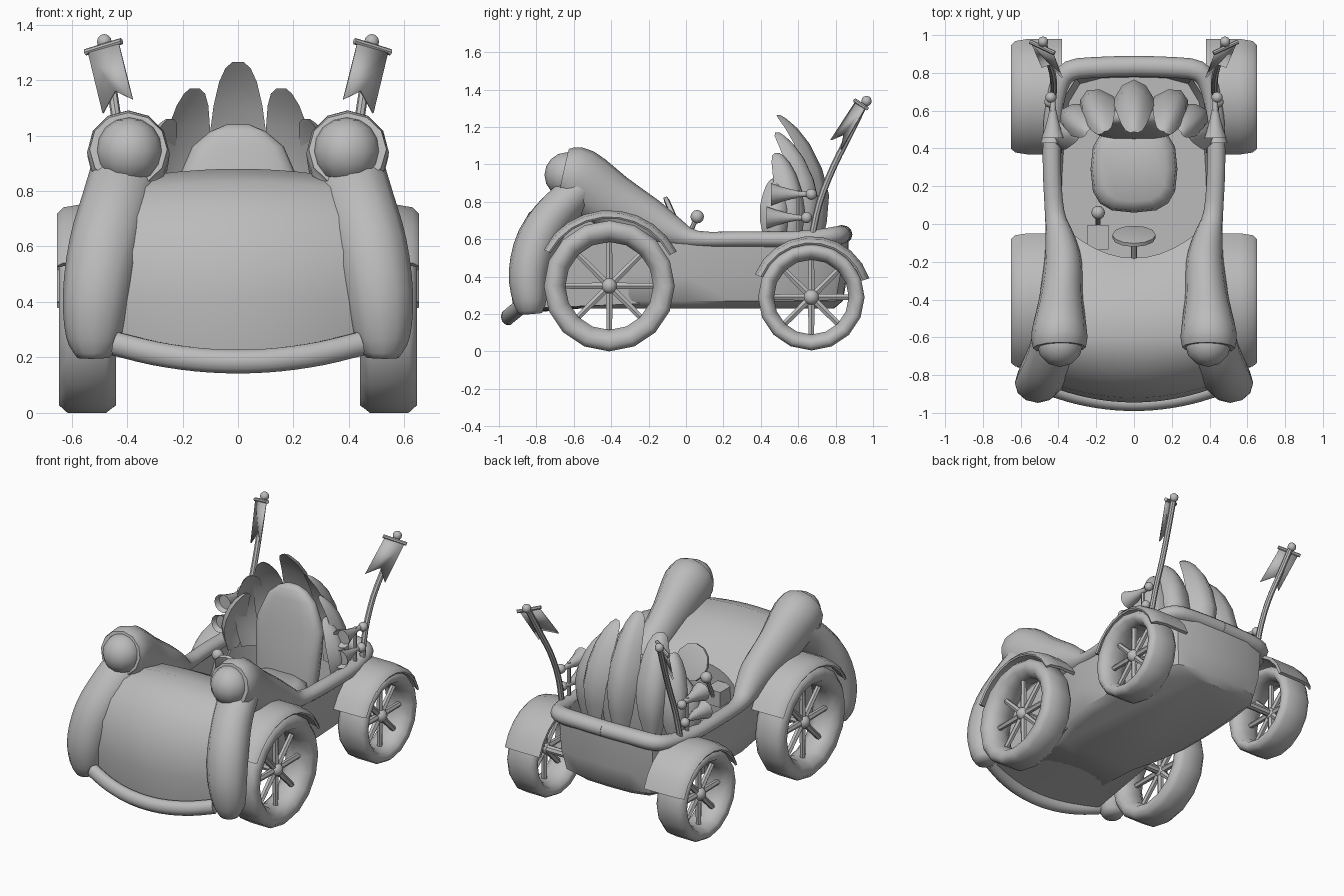
import bpy, bmesh, math
from mathutils import Vector, Matrix

if "Cube" in bpy.data.objects:
    bpy.data.objects.remove(bpy.data.objects["Cube"])

grey = bpy.data.materials.new("plain grey")
grey.diffuse_color = (0.5, 0.5, 0.5, 1)
grey.use_nodes = True
grey.node_tree.nodes["Principled BSDF"].inputs["Base Color"].default_value = grey.diffuse_color


def make(name, bm, mirror=False, angle=40, thick=0):
    bmesh.ops.recalc_face_normals(bm, faces=bm.faces)
    me = bpy.data.meshes.new(name)
    bm.to_mesh(me)
    bm.free()
    ob = bpy.data.objects.new(name, me)
    bpy.context.collection.objects.link(ob)
    me.materials.append(grey)
    if thick:
        m = ob.modifiers.new("thickness", 'SOLIDIFY')
        m.thickness, m.offset = thick, 0
    if mirror:
        ob.modifiers.new("mirror", 'MIRROR')
    bpy.ops.object.select_all(action='DESELECT')
    ob.select_set(True)
    bpy.context.view_layer.objects.active = ob
    bpy.ops.object.shade_smooth_by_angle(angle=math.radians(angle))
    return ob


def loft(bm, rings, cap=True, loop=False):
    vs = [[bm.verts.new(p) for p in r] for r in rings]
    pairs = list(zip(vs, vs[1:])) + ([(vs[-1], vs[0])] if loop else [])
    for a, b in pairs:
        for i in range(len(a)):
            j = (i + 1) % len(a)
            bm.faces.new((a[i], a[j], b[j], b[i]))
    if cap and not loop:
        bm.faces.new(vs[0])
        bm.faces.new(vs[-1])


def smooth_path(pts, k=3):
    p = [Vector(q) for q in pts]
    p = [2 * p[0] - p[1]] + p + [2 * p[-1] - p[-2]]
    out = []
    for i in range(1, len(p) - 2):
        a, b, c, d = p[i - 1:i + 3]
        for s in range(k):
            t = s / k
            out.append(0.5 * (2 * b + (c - a) * t + (2 * a - 5 * b + 4 * c - d) * t * t
                              + (3 * b - a - 3 * c + d) * t ** 3))
    return out + [p[-2]]


def tube(bm, pts, up=(0, 0, 1), n=10, k=3):
    """pts: x, y, z, half width, half height"""
    p = smooth_path(pts, k)
    rings = []
    for i, q in enumerate(p):
        t = (p[min(i + 1, len(p) - 1)].xyz - p[max(i - 1, 0)].xyz).normalized()
        side = t.cross(Vector(up)).normalized()
        top = side.cross(t)
        rings.append([q.xyz + side * q[3] * math.cos(a) + top * q[4] * math.sin(a)
                      for a in (math.tau * j / n for j in range(n))])
    loft(bm, rings)


def lathe(bm, prof, at, axis, n=12, loop=False):
    """prof: radius, distance along axis"""
    q = Vector(axis).to_track_quat('Z', 'Y')
    rings = [[Vector(at) + q @ Vector((r * math.cos(math.tau * i / n), r * math.sin(math.tau * i / n), h))
              for i in range(n)] for r, h in prof]
    loft(bm, rings, loop=loop)


def ball(bm, at, r, n=12):
    bmesh.ops.create_uvsphere(bm, u_segments=n, v_segments=n * 2 // 3, radius=r,
                              matrix=Matrix.Translation(at))


# Wheels with eight spokes, and the fenders over them
for name, y, z, R, inner, fr, a0, a1 in (("front", -0.41, 0.35, 0.35, 0.235, 0.405, 27, 151),
                                         ("rear", 0.67, 0.29, 0.285, 0.2, 0.326, 18, 158)):
    bm = bmesh.new()
    w = R - inner
    lathe(bm, [(inner, -.04), (inner + w * .3, -.095), (R - w * .25, -.105), (R, -.07), (R, .07),
               (R - w * .25, .1), (inner + w * .3, .09), (inner, .04)], (0.545, y, z), (1, 0, 0), 16, True)
    make(name + "_tyres", bm, True, 80)
    bm = bmesh.new()
    for i in range(8):
        a = i * math.tau / 8
        lathe(bm, [(0.021, 0), (0.017, inner + .01)], (0.56, y, z), (0, math.cos(a), math.sin(a)), 6)
    ball(bm, (0.565, y, z), 0.042)
    lathe(bm, [(0.025, 0), (0.025, 0.56)], (0, y, z), (1, 0, 0), 8)
    make(name + "_spokes_and_axle", bm, True)
    bm = bmesh.new()
    rings = []
    for i in range(10):
        a = math.radians(a0 + (a1 - a0) * i / 9)
        c, s = math.cos(a), math.sin(a)
        rings.append([(x, y + (fr + d) * c, z + (fr + d) * s) for x, d in
                      ((0.38, 0), (0.56, 0.0), (0.63, -.012), (0.652, -.035),
                       (0.645, -.045), (0.62, -.03), (0.56, -.02), (0.38, -.02))])
    loft(bm, rings)
    make(name + "_fenders", bm, True, 60)

# Boat shaped tub, hollow at the top
half = [(0, .87), (.2, .865), (.34, .83), (.41, .72), (.44, .5), (.455, .25), (.455, 0), (.42, -.2),
        (.36, -.4), (.34, -.7)]
outline = half + [(-x, y) for x, y in reversed(half[1:])]
bm = bmesh.new()
loft(bm, [[(x * sx, .1 + (y - .1) * sy, z) for x, y in outline] for sx, sy, z in
          ((.78, .9, .23), (.9, .96, .27), (.97, .99, .4), (1, 1, .61), (.9, .92, .62), (.84, .88, .34))])
make("tub", bm)

# Nose and bonnet, lofted sideways between a middle and an edge profile
mid = [(-.92, .2), (-.945, .4), (-.92, .58), (-.84, .74), (-.73, .835), (-.6, .88), (-.4, .83),
       (-.25, .75), (-.18, .68), (-.18, .26)]
edge = [(-.84, .23), (-.87, .4), (-.85, .58), (-.79, .7), (-.7, .8), (-.6, .84), (-.4, .8),
        (-.2, .7), (.03, .6), (-.12, .26)]
bm = bmesh.new()
rings = []
for i in range(-6, 7):
    t = (i / 6) ** 2
    rings.append([(.42 * i / 6 * (.78 if j == 9 else 1), a[0] + (b[0] - a[0]) * t, a[1] + (b[1] - a[1]) * t)
                  for j, (a, b) in enumerate(zip(mid, edge))])
loft(bm, rings)
make("nose", bm)

# Cheeks running down from below the lamps
bm = bmesh.new()
tube(bm, [(.4, -.55, .87, .13, .1), (.435, -.68, .755, .13, .11), (.48, -.79, .6, .13, .115),
          (.51, -.84, .42, .122, .108), (.52, -.835, .27, .1, .09), (.52, -.83, .2, .06, .06)], (0, 1, 0), 12)
make("cheeks", bm, True, 80)

# Lamp stalks that flow back into the cockpit rim
bm = bmesh.new()
tube(bm, [(.395, -.655, .95, .14, .135), (.395, -.58, .925, .148, .168), (.385, -.4, .8, .118, .155),
          (.375, -.2, .7, .1, .12), (.395, -.06, .635, .075, .08), (.42, .06, .6, .052, .045),
          (.435, .3, .6, .048, .042), (.43, .55, .6, .048, .042), (.4, .72, .61, .05, .045),
          (.34, .81, .62, .055, .05), (.18, .83, .625, .055, .05), (0, .835, .625, .055, .05)], n=12)
make("stalks_and_rim", bm, True, 60)
bm = bmesh.new()
ball(bm, (.392, -.635, .943), .122)
make("lamps", bm, True)

# Bumper
bm = bmesh.new()
tube(bm, [(x, -.95 + .4 * x * x, .185 + .33 * x * x, .04, .045) for x in (-.44, -.3, -.15, 0, .15, .3, .44)])
make("bumper", bm, angle=50)


def oval(cx, cy, z, w, d, e=0.7, n=16):
    f = lambda v: math.copysign(abs(v) ** e, v)
    return [(cx + w * f(math.cos(math.tau * i / n)), cy + d * f(math.sin(math.tau * i / n)), z) for i in range(n)]


# Seat back and cushion
bm = bmesh.new()
loft(bm, [oval(0, .5 + .1 * (z - .35), z, w, d) for z, w, d in
          ((.34, .19, .05), (.5, .22, .065), (.65, .23, .065), (.8, .235, .06), (.88, .2, .055),
           (.96, .165, .045), (1.015, .1, .035), (1.04, .04, .015))])
make("seat_back", bm, angle=60)
bm = bmesh.new()
loft(bm, [oval(0, .29, z, w, d) for z, w, d in
          ((.33, .21, .21), (.42, .23, .23), (.48, .22, .22), (.51, .17, .17))])
make("seat_cushion", bm, angle=60)

# Fan of thick curled plumes behind the seat
bm = bmesh.new()
for deg, top in ((0, 1.265), (33, 1.17), (-33, 1.17), (58, 1.06), (-58, 1.06), (80, .93), (-80, .93)):
    a = math.radians(deg)
    bx, by = .39 * math.sin(a), .44 + .25 * math.cos(a)
    across = Vector((math.cos(a), -math.sin(a) * .8, 0)).normalized()
    out = Vector((math.sin(a), math.cos(a), 0))
    size = (top - .55) / .715
    rings = []
    for t, w, curl in ((0, .05, 0), (.2, .085, -.06), (.4, .105, -.06), (.6, .105, .13), (.78, .088, .4),
                       (.9, .068, .68), (.97, .045, .9), (1, .02, 1)):
        c = Vector((bx * (1 - .25 * curl), by + (.49 - by) * curl, .55 + (top - .55) * t))
        w *= .6 + .4 * size
        rings.append([c - across * w - out * w * .35, c - across * w * .6 + out * w * .3, c + out * w * .6,
                      c + across * w * .6 + out * w * .3, c + across * w - out * w * .35, c - out * w * .1])
    loft(bm, rings)
make("plumes", bm, angle=55)

# Horns in pairs on each side
bm = bmesh.new()
for x, y, z in ((.435, .43, .715), (.43, .455, .84)):
    lathe(bm, [(.045, .03), (.06, 0), (.042, .05), (.026, .11), (.016, .16), (.014, .21)], (x, y, z), (0, 1, 0))
    ball(bm, (x + .01, y + .215, z), .03, 10)
lathe(bm, [(.012, 0), (.012, .26)], (.43, .6, .6), (0, 0, 1), 6)
make("horns", bm, True)

# Flag poles, cross bars and swallow-tailed flags
bm = bmesh.new()
tube(bm, [(x, y, z, .018, .018) for x, y, z in ((.43, .67, .6), (.425, .715, .8), (.43, .79, .99),
                                              (.455, .88, 1.17), (.48, .96, 1.335))], (0, 1, 0), 8)
ball(bm, (.482, .965, 1.338), .028, 10)
bar = Vector((.13, .06, -.04))
lathe(bm, [(.012, 0), (.012, bar.length)], (.42, .905, 1.34), bar, 8)
make("flag_poles", bm, True)
bm = bmesh.new()
bm.faces.new([bm.verts.new(p) for p in ((.43, .905, 1.33), (.54, .955, 1.3), (.487, .83, 1.08),
                                        (.443, .845, 1.16), (.38, .775, 1.13))])
make("flags", bm, True, thick=.008)

# Steering wheel with column, and gear lever
bm = bmesh.new()
tilt = Vector((0, .9, .4))
lathe(bm, [(.09, -.015), (.115, -.01), (.115, .01), (.09, .015)], (0, -.065, .72), tilt)
lathe(bm, [(.016, 0), (.016, .15)], (0, -.2, .66), tilt, 8)
make("steering_wheel", bm)
bm = bmesh.new()
bmesh.ops.create_cube(bm, matrix=Matrix.LocRotScale((-.19, -.07, .56), None, (.11, .13, .1)))
lathe(bm, [(.013, 0), (.013, .18)], (-.19, -.01, .57), (0, .07, .15), 8)
ball(bm, (-.19, .06, .72), .036)
make("gear_lever", bm)
